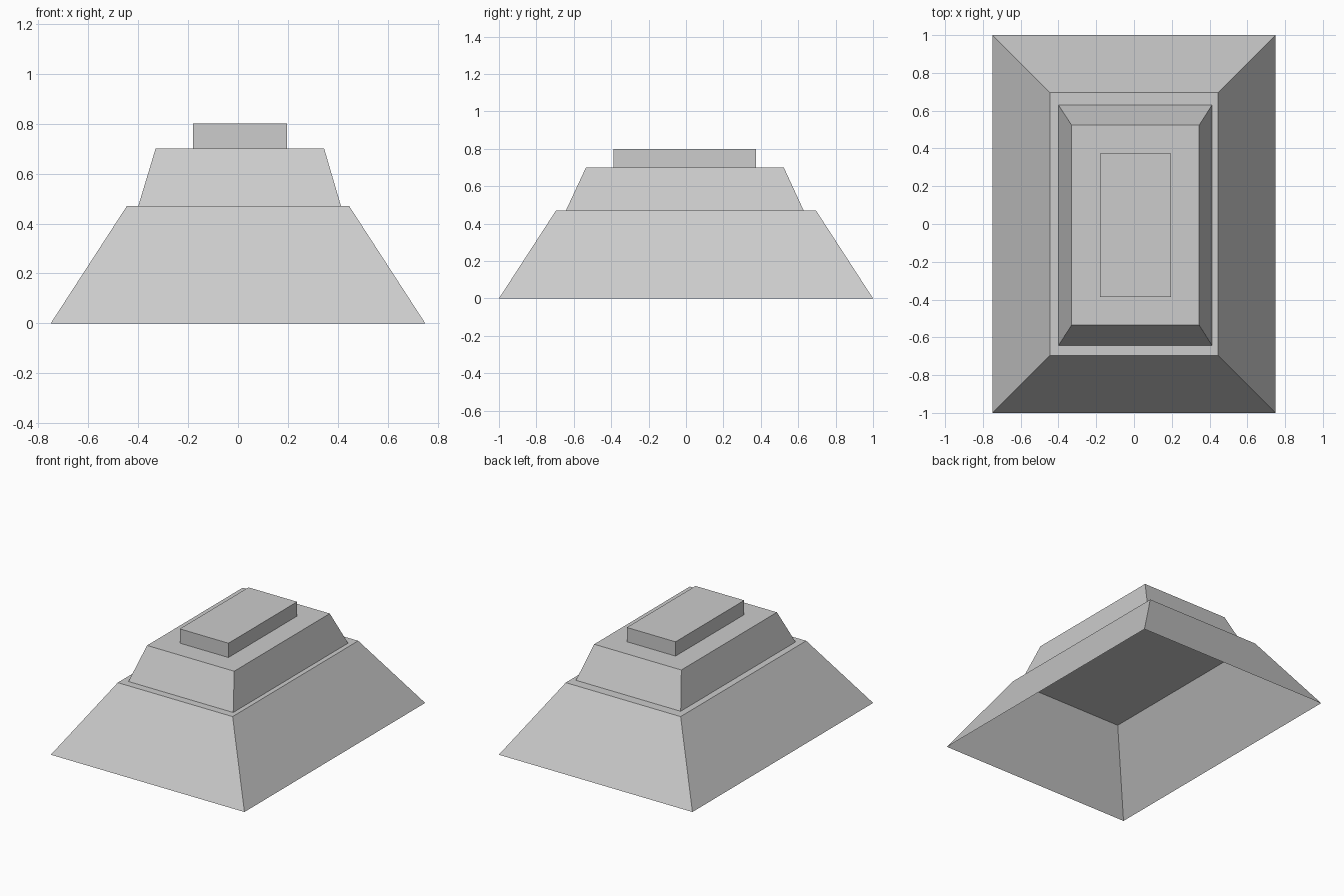
import bpy, bmesh

if "Cube" in bpy.data.objects:
    bpy.data.objects.remove(bpy.data.objects["Cube"])

grey = bpy.data.materials.new("plain grey")
grey.diffuse_color = (0.604, 0.604, 0.604, 1)
grey.use_nodes = True
grey.node_tree.nodes["Principled BSDF"].inputs["Base Color"].default_value = grey.diffuse_color


def tier(name, low, high, z0, z1, closed=True):
    """Tapered block; low and high are (x0, x1, y0, y1) rectangles."""
    bm = bmesh.new()

    def ring(r, z):
        x0, x1, y0, y1 = r
        return [bm.verts.new(p) for p in
                ((x0, y0, z), (x1, y0, z), (x1, y1, z), (x0, y1, z))]

    a, b = ring(low, z0), ring(high, z1)
    for i in range(4):
        j = (i + 1) % 4
        bm.faces.new((a[i], a[j], b[j], b[i]))
    bm.faces.new(b)
    if closed:
        bm.faces.new(a[::-1])
    mesh = bpy.data.meshes.new(name)
    bm.to_mesh(mesh)
    bm.free()
    mesh.materials.append(grey)
    bpy.context.collection.objects.link(bpy.data.objects.new(name, mesh))


# Wide sloping base, hollow and open underneath
tier("base", (-0.75, 0.75, -1, 1), (-0.445, 0.445, -0.695, 0.695),
     0, 0.47, closed=False)

# Middle tier, its underside just showing inside the base
tier("middle_tier", (-0.40, 0.413, -0.643, 0.63),
     (-0.33, 0.345, -0.535, 0.523), 0.468, 0.70)

# Small straight-sided cap
cap = (-0.18, 0.197, -0.387, 0.373)
tier("top_block", cap, cap, 0.698, 0.80)
